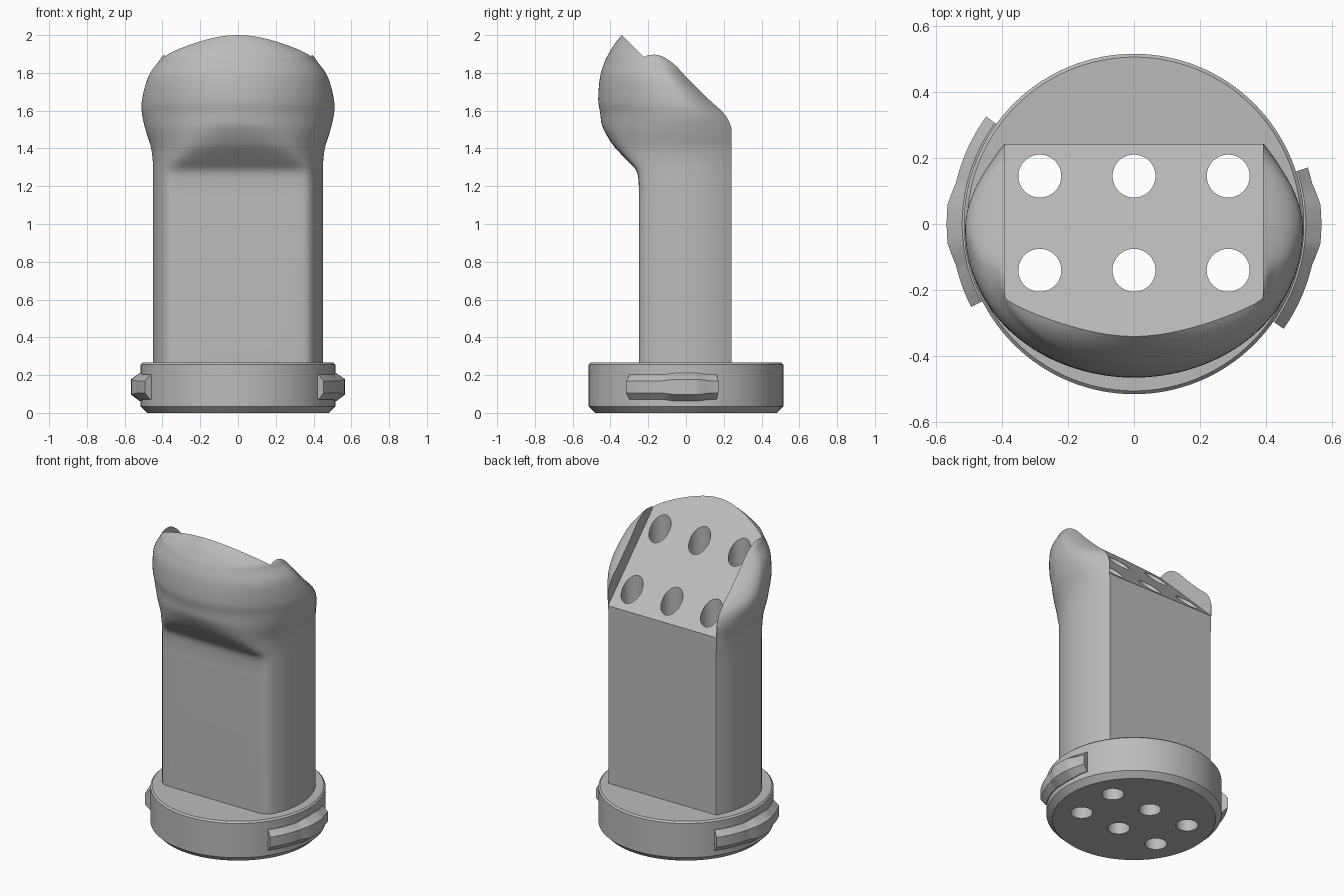
import bpy, bmesh, math

cube = bpy.data.objects.get("Cube")
if cube:
    bpy.data.objects.remove(cube)

grey = bpy.data.materials.new("plain grey")
grey.use_nodes = True
COLOUR = (0.5, 0.5, 0.5, 1)
grey.diffuse_color = COLOUR
for node in grey.node_tree.nodes:
    if node.type == 'BSDF_PRINCIPLED':
        node.inputs["Base Color"].default_value = COLOUR


def make(name, bm):
    bmesh.ops.recalc_face_normals(bm, faces=bm.faces)
    mesh = bpy.data.meshes.new(name)
    bm.to_mesh(mesh)
    bm.free()
    obj = bpy.data.objects.new(name, mesh)
    bpy.context.collection.objects.link(obj)
    mesh.materials.append(grey)
    return obj


def loft(name, rings):
    """Skin closed rings of equal length and cap both ends."""
    bm = bmesh.new()
    loops = [[bm.verts.new(p) for p in ring] for ring in rings]
    n = len(loops[0])
    for low, high in zip(loops, loops[1:]):
        for i in range(n):
            j = (i + 1) % n
            bm.faces.new((low[i], low[j], high[j], high[i]))
    bm.faces.new(loops[0][::-1])
    bm.faces.new(loops[-1])
    return make(name, bm)


def prism(name, profile, half):
    """Extrude a side profile of (y, z) points across x."""
    return loft(name, [[(x, y, z) for y, z in profile] for x in (-half, half)])


def activate(obj):
    bpy.ops.object.select_all(action='DESELECT')
    obj.select_set(True)
    bpy.context.view_layer.objects.active = obj


def cut(obj, cutter):
    cutter.hide_render = True
    activate(obj)
    mod = obj.modifiers.new("cut", 'BOOLEAN')
    mod.operation, mod.solver, mod.object = 'DIFFERENCE', 'EXACT', cutter
    bpy.ops.object.modifier_apply(modifier=mod.name)
    bpy.data.objects.remove(cutter)


def hole_cutters():
    """Six vertical channels in a three by two grid."""
    bm = bmesh.new()
    for x in (-0.285, 0, 0.285):
        for y in (-0.14, 0.145):
            made = bmesh.ops.create_cone(bm, cap_ends=True, segments=48,
                                         radius1=0.065, radius2=0.065, depth=6)
            bmesh.ops.translate(bm, verts=made["verts"], vec=(x, y, 0))
    return make("hole_cutter", bm)


def circle(radius, z, n=128):
    return [(radius * math.cos(math.tau * i / n),
             radius * math.sin(math.tau * i / n), z) for i in range(n)]


def section(row, n=128):
    """Oval with a softly flattened front and its own depth at the back."""
    z, width, front, flat, back, centre = row
    ring = []
    for i in range(n):
        t = math.tau * (i + 0.5) / n
        y = math.sin(t)
        if y > 0:
            y *= back
        else:
            depth = -y * front
            y = -depth / (1 + (depth / flat) ** 12) ** (1 / 12)
        ring.append((width * math.cos(t), y + centre, z))
    return ring


def smooth_rows(rows, steps=5):
    """Catmull-Rom interpolation between section rows."""
    out = []
    for i in range(len(rows) - 1):
        a, b, c, d = (rows[max(0, min(k, len(rows) - 1))] for k in range(i - 1, i + 3))
        for s in range(steps):
            t = s / steps
            out.append([q + t / 2 * (r - p + t * (2*p - 5*q + 4*r - w + t * (3*(q - r) + w - p)))
                        for p, q, r, w in zip(a, b, c, d)])
    return out + [rows[-1]]


# Base disc with chamfered rims
base = loft("base_disc", [circle(0.48, 0), circle(0.515, 0.035),
                          circle(0.515, 0.257), circle(0.505, 0.267)])
cut(base, hole_cutters())

# Column flaring into a rounded head: z, half width, front, flat, back, centre
rows = [
    (1.12, 0.45, 0.45, 0.25, 0.47, 0),
    (1.20, 0.45, 0.45, 0.25, 0.47, 0),
    (1.28, 0.45, 0.45, 0.262, 0.47, 0),
    (1.34, 0.452, 0.45, 0.315, 0.47, 0),
    (1.41, 0.462, 0.45, 0.385, 0.45, 0),
    (1.50, 0.49, 0.455, 0.47, 0.40, 0),
    (1.58, 0.508, 0.455, 0.6, 0.32, 0),
    (1.66, 0.508, 0.435, 0.7, 0.235, -0.03),
    (1.78, 0.475, 0.355, 0.7, 0.175, -0.10),
    (1.86, 0.42, 0.29, 0.7, 0.16, -0.14),
    (1.90, 0.385, 0.24, 0.7, 0.13, -0.17),
    (1.95, 0.28, 0.16, 0.7, 0.10, -0.22),
    (2.00, 0.14, 0.07, 0.7, 0.05, -0.27),
    (2.02, 0.05, 0.02, 0.7, 0.02, -0.30),
]
foot = (0.26,) + rows[0][1:]
column = loft("column_and_head", [section(r) for r in [foot] + smooth_rows(rows)])

# Flat back, then the sloping seat between two side wings, then the channels
cut(column, prism("back_cutter", [(0.242, 0), (0.9, 0), (0.9, 3), (0.242, 3)], 1))
cut(column, prism("seat_cutter", [(0.8, 0.86), (0.8, 2.46), (-0.8, 2.46)], 0.39))
cut(column, hole_cutters())


def lug(name, start, end):
    """Bevelled locking lug along the rim, thicker near the x axis."""
    middle = round((start + end) / 360) * 180
    stops = sorted({start, end, *(middle + k for k in (-13, -6, 6, 13))}
                   | set(range(start, end, 3)))
    rings = []
    for deg in stops:
        bump = max(0, min(1, (13 - abs(deg - middle)) / 7))
        r, grow = 0.553 + 0.014 * bump, 0.008 * bump
        t = math.radians(deg)
        profile = [(0.49, 0.07 - grow), (0.52, 0.07 - grow), (r, 0.105 - grow),
                   (r, 0.17 + grow), (0.52, 0.203 + grow), (0.49, 0.203 + grow)]
        rings.append([(p * math.cos(t), p * math.sin(t), z) for p, z in profile])
    return loft(name, rings)


left_lug = lug("left_lug", -35, 18)
right_lug = lug("right_lug", 144, 207)

for part in (base, column, left_lug, right_lug):
    activate(part)
    bpy.ops.object.shade_smooth_by_angle(angle=math.radians(28))
